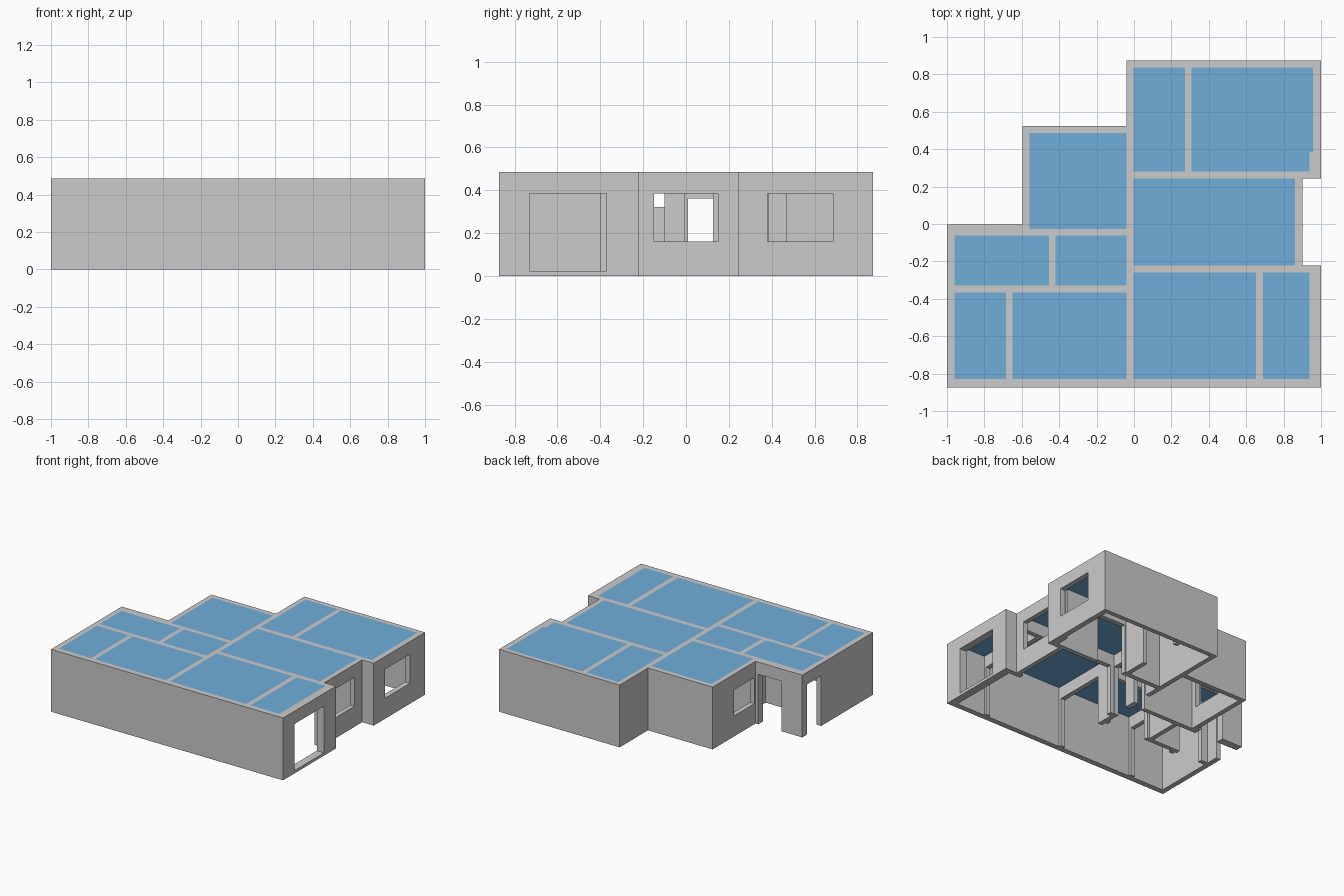
import bpy, bmesh

if "Cube" in bpy.data.objects:
    bpy.data.objects.remove(bpy.data.objects["Cube"])

H = 0.485      # wall height
D = 0.385      # door head height


def box(name, x0, x1, y0, y1, z0, z1):
    bm = bmesh.new()
    bmesh.ops.create_cube(bm, size=1)
    for v in bm.verts:
        v.co = (x0 + (v.co.x + .5) * (x1 - x0),
                y0 + (v.co.y + .5) * (y1 - y0),
                z0 + (v.co.z + .5) * (z1 - z0))
    me = bpy.data.meshes.new(name)
    bm.to_mesh(me)
    bm.free()
    ob = bpy.data.objects.new(name, me)
    bpy.context.collection.objects.link(ob)
    return ob


def prism(name, pts, z0, z1):
    bm = bmesh.new()
    f = bm.faces.new([bm.verts.new((x, y, z0)) for x, y in pts])
    r = bmesh.ops.extrude_face_region(bm, geom=[f])
    for v in r['geom']:
        if isinstance(v, bmesh.types.BMVert):
            v.co.z = z1
    bmesh.ops.recalc_face_normals(bm, faces=bm.faces)
    me = bpy.data.meshes.new(name)
    bm.to_mesh(me)
    bm.free()
    ob = bpy.data.objects.new(name, me)
    bpy.context.collection.objects.link(ob)
    return ob


def cut(target, cutter):
    m = target.modifiers.new("cut", 'BOOLEAN')
    m.operation = 'DIFFERENCE'
    m.solver = 'EXACT'
    m.object = cutter
    bpy.context.view_layer.objects.active = target
    bpy.ops.object.modifier_apply(modifier=m.name)
    bpy.data.objects.remove(cutter)


# Outer footprint of the house
outline = [(-1, -.873), (1, -.873), (1, -.222), (.9, -.222), (.9, .242), (1, .242),
           (1, .873), (-.04, .873), (-.04, .525), (-.597, .525), (-.597, -.002), (-1, -.002)]
walls = prism("walls", outline, 0, H)

# Rooms: x0, x1, y0, y1
rooms = [
    (-.96, -.685, -.83, -.365), (-.65, -.04, -.83, -.365),
    (-.96, -.455, -.33, -.062), (-.42, -.04, -.33, -.062),
    (-.56, -.04, -.027, .487), (-.003, .272, .28, .837),
    (.308, .958, .28, .837), (-.003, .862, -.222, .242),
    (-.003, .652, -.83, -.26), (.69, .938, -.83, -.26),
]
for r in rooms:
    cut(walls, box("room_cutter", *r, -.1, H + .1))

# Openings: x0, x1, y0, y1, z0, z1
openings = [
    (.92, 1.1, -.73, -.37, .022, D),       # right front glass door
    (.84, .95, -.15, .15, .16, D),         # right middle window
    (.94, 1.1, .38, .685, .16, D),         # right back window
    (-.7, -.53, .01, .26, .16, .362),      # left window
    (-.82, -.62, -.09, .1, -.1, .39),      # back entry
    (-1.1, -.94, -.235, -.06, -.1, .39),   # side entry
    (.63, .71, -.81, -.28, -.1, D),        # inner passages
    (.03, .84, -.28, -.2, -.1, D),
    (-.06, .02, -.81, -.4, -.1, D),
    (-.7, -.63, -.81, -.39, -.1, D),
    (-.4, -.06, -.38, -.31, -.1, D),
    (-.9, -.7, -.38, -.31, -.1, D),
    (-.06, .02, -.22, -.1, -.1, D),
    (-.06, .02, -.005, .125, -.1, D),
    (-.12, -.05, -.08, -.01, -.1, D),
    (-.47, -.40, -.2, -.09, .322, D),
    (.32, .57, .22, .3, -.1, D),
    (.25, .33, .47, .8, -.1, D),
]
for o in openings:
    cut(walls, box("opening_cutter", *o))

# Thickened corner of the back right room
box("corner_pier", .938, .958, .28, .385, 0, H)

# Blue ceilings set flush in each room
blue = bpy.data.materials.new("ceiling_blue")
blue.diffuse_color = (.16, .42, .70, 1)
blue.use_nodes = True
blue.node_tree.nodes["Principled BSDF"].inputs["Base Color"].default_value = blue.diffuse_color
for i, r in enumerate(rooms):
    c = box(f"ceiling_{i + 1}", *r, H - .004, H)
    c.data.materials.append(blue)
